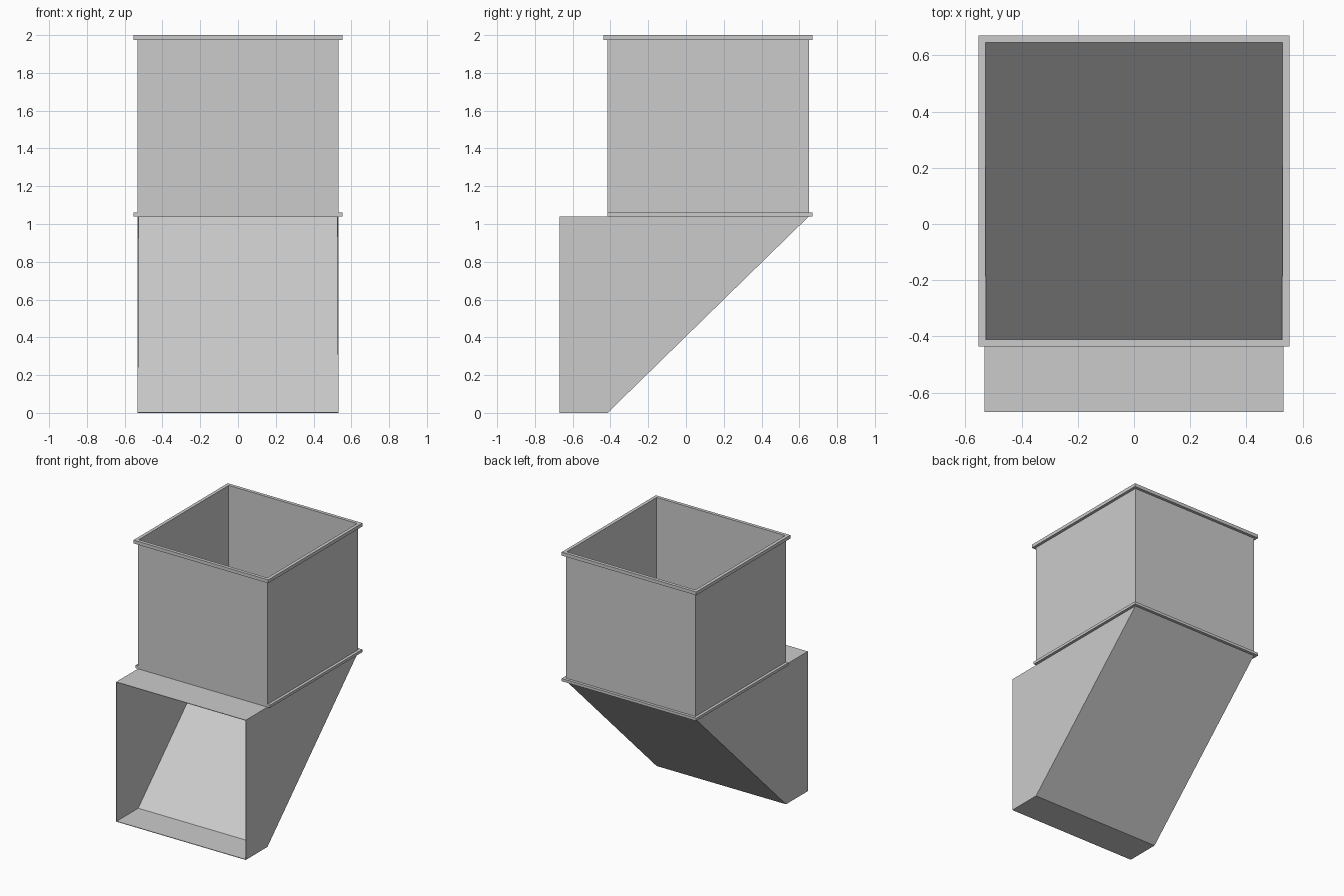
import bpy
import bmesh

cube = bpy.data.objects.get("Cube")
if cube:
    bpy.data.objects.remove(cube, do_unlink=True)

# Key dimensions
HALF_W = 0.533             # half width of the duct
FRONT, BACK = -0.415, 0.65  # upper duct walls
MOUTH = -0.67              # front edge of the chute
JOINT, TOP = 1.04, 2.0
SHEET = 0.004
LIP = 0.021                # flange projection

steel = bpy.data.materials.new("galvanised_grey")
steel.use_nodes = True
GREY = (0.6, 0.6, 0.6, 1)
steel.diffuse_color = GREY
steel.node_tree.nodes["Principled BSDF"].inputs["Base Color"].default_value = GREY


def finish(name, bm):
    mesh = bpy.data.meshes.new(name)
    bm.to_mesh(mesh)
    bm.free()
    mesh.materials.append(steel)
    obj = bpy.data.objects.new(name, mesh)
    bpy.context.collection.objects.link(obj)
    return obj


def sheet_prism(name, loop_a, loop_b, open_edges=(), caps=False):
    """Folded sheet metal between two matching loops."""
    bm = bmesh.new()
    a = [bm.verts.new(p) for p in loop_a]
    b = [bm.verts.new(p) for p in loop_b]
    for i in range(len(a)):
        j = (i + 1) % len(a)
        if i not in open_edges:
            bm.faces.new((a[i], b[i], b[j], a[j]))
    if caps:
        bm.faces.new(a)
        bm.faces.new(b[::-1])
    obj = finish(name, bm)
    solid = obj.modifiers.new("thickness", "SOLIDIFY")
    solid.thickness = SHEET
    solid.offset = -1
    solid.use_even_offset = True
    return obj


def flange(name, z0, z1, front_bar):
    """Bars around the outside of the duct."""
    w = HALF_W + LIP
    y0 = FRONT - LIP if front_bar else FRONT
    bars = [(-w, -HALF_W, y0, BACK + LIP), (HALF_W, w, y0, BACK + LIP),
            (-HALF_W, HALF_W, BACK, BACK + LIP)]
    if front_bar:
        bars.append((-HALF_W, HALF_W, y0, FRONT))
    bm = bmesh.new()
    for xa, xb, ya, yb in bars:
        verts = bmesh.ops.create_cube(bm, size=1)["verts"]
        bmesh.ops.scale(bm, verts=verts, vec=(xb - xa, yb - ya, z1 - z0))
        bmesh.ops.translate(bm, verts=verts,
                            vec=((xa + xb) / 2, (ya + yb) / 2, (z0 + z1) / 2))
    return finish(name, bm)


# Square upper duct, open at both ends
corners = [(-HALF_W, FRONT), (HALF_W, FRONT), (HALF_W, BACK), (-HALF_W, BACK)]
sheet_prism("upper_duct", [(x, y, TOP) for x, y in corners],
            [(x, y, JOINT) for x, y in corners])

# Sloped chute, open at the front and under the duct
profile = [(MOUTH, 0), (FRONT, 0), (BACK, JOINT), (FRONT, JOINT), (MOUTH, JOINT)]
sheet_prism("sloped_chute", [(HALF_W, y, z) for y, z in profile],
            [(-HALF_W, y, z) for y, z in profile], open_edges=(2, 4), caps=True)

# Flanges: full ring at the top, three sides at the joint
flange("top_flange", TOP - 0.025, TOP, True)
flange("joint_flange", JOINT, JOINT + 0.02, False)
